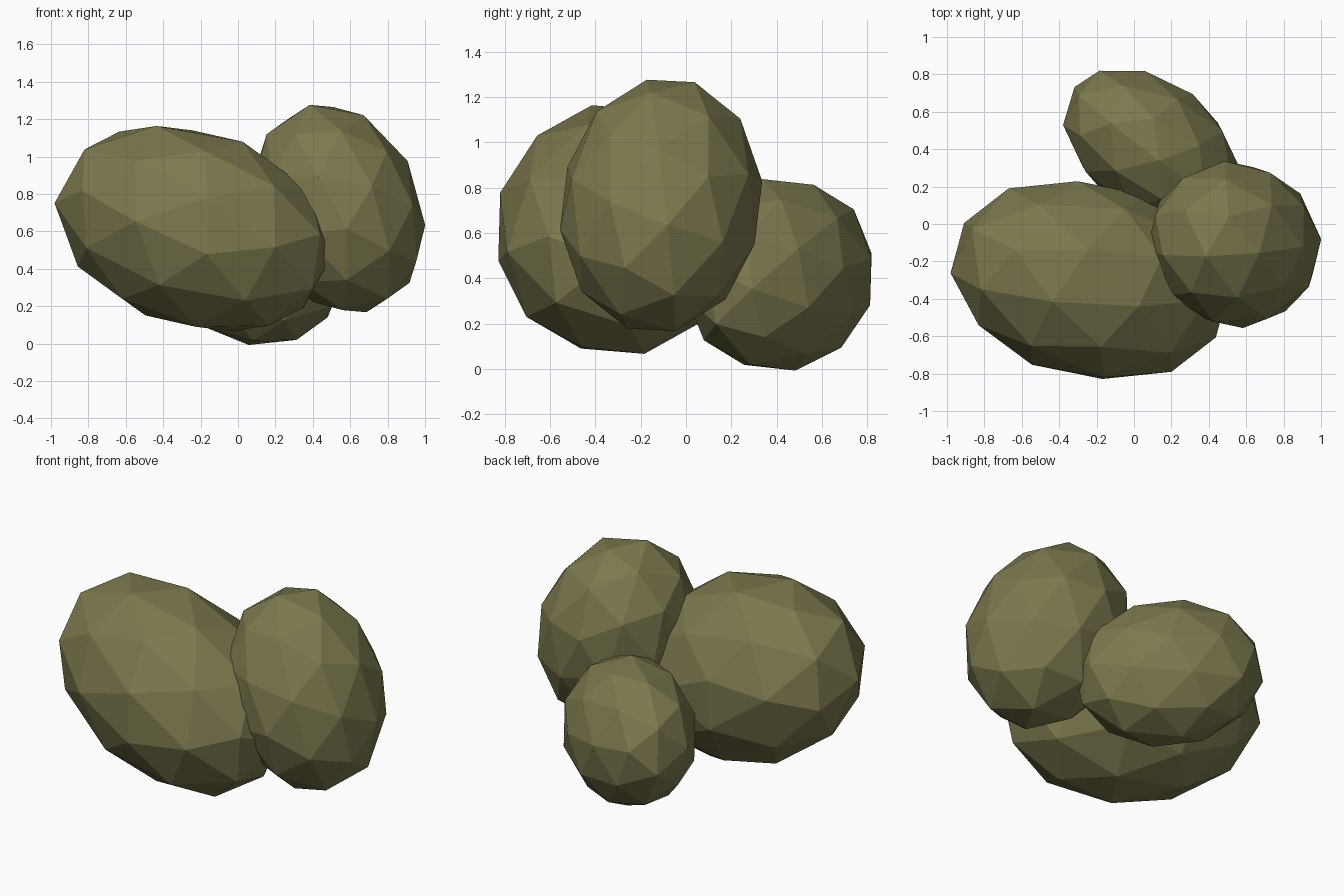
import bpy
from mathutils import Matrix, Vector

if "Cube" in bpy.data.objects:
    bpy.data.objects.remove(bpy.data.objects["Cube"])

# Mossy olive material shared by all lumps
olive = bpy.data.materials.new("olive")
olive.diffuse_color = (0.2, 0.19, 0.075, 1)
olive.use_nodes = True
olive.node_tree.nodes["Principled BSDF"].inputs["Base Color"].default_value = olive.diffuse_color


def lump(name, centre, long_axis, side_axis, radii):
    """Flat-shaded icosphere stretched along long_axis."""
    x = Vector(long_axis).normalized()
    z = x.cross(Vector(side_axis)).normalized()
    y = z.cross(x)
    rotation = Matrix((x, y, z)).transposed().to_4x4()
    bpy.ops.mesh.primitive_ico_sphere_add(subdivisions=2, radius=1)
    ob = bpy.context.object
    ob.name = name
    ob.data.transform(rotation @ Matrix.Diagonal((*radii, 1)))
    ob.location = centre
    ob.data.materials.append(olive)
    return ob


# Large lump at the front left
lump("large_lump", (-0.235, -0.30, 0.615),
     (-0.93, 0.21, 0.31), (0.287, 0.745, 0.60), (0.78, 0.52, 0.55))

# Upright lump on the right
lump("right_lump", (0.535, -0.11, 0.722),
     (-0.37, 0.105, 0.923), (0.41, -0.88, 0.24), (0.59, 0.45, 0.445))

# Small lump at the back, flattened sideways
lump("back_lump", (0.095, 0.41, 0.415),
     (-0.79, 0.59, 0.17), (0.05, -0.14, 1), (0.535, 0.43, 0.36))
